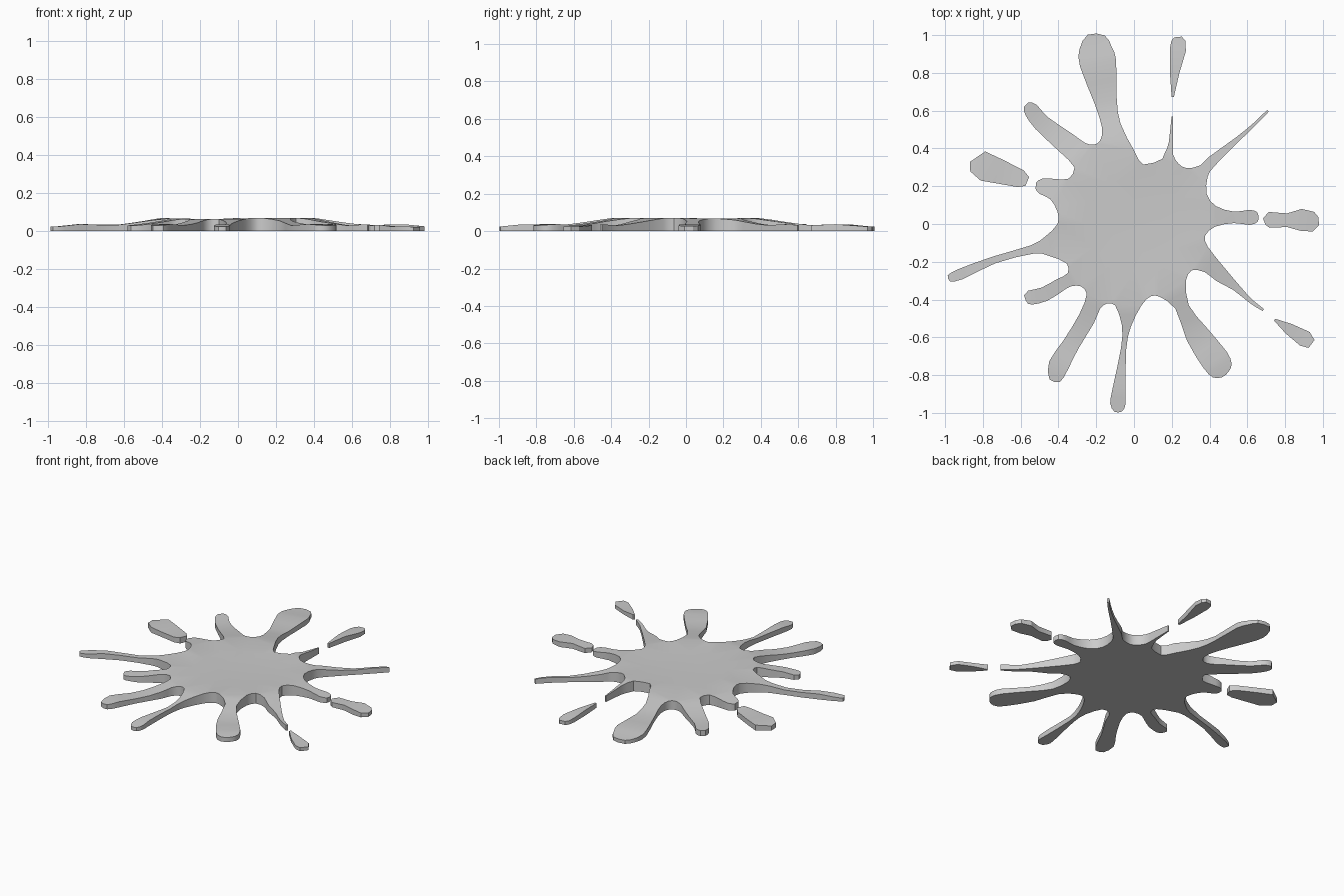
import bpy, bmesh, math
from mathutils import Vector
from mathutils.geometry import delaunay_2d_cdt

if "Cube" in bpy.data.objects:
    bpy.data.objects.remove(bpy.data.objects["Cube"])

# Thickness of the fluid by distance from the centre
PROFILE = [(0, .060), (.25, .063), (.40, .070), (.55, .047), (.68, .030), (.86, .038), (1.0, .024), (2, .02)]


def height(p):
    r = p.length
    for (r0, h0), (r1, h1) in zip(PROFILE, PROFILE[1:]):
        if r <= r1:
            return h0 + (h1 - h0) * (r - r0) / (r1 - r0)


def arm(stations):
    """Counter-clockwise outline of a limb through (x, y, half width) stations."""
    pts = [Vector(s[:2]) for s in stations]
    right, left = [], []
    for i, p in enumerate(pts):
        d = (pts[min(i + 1, len(pts) - 1)] - pts[max(i - 1, 0)]).normalized()
        n = Vector((d.y, -d.x)) * stations[i][2]
        right.append(p + n)
        left.append(p - n)
    return right + left[::-1]


def rounded(pts):
    """Insert gently curved midpoints along a closed outline."""
    out, n = [], len(pts)
    for i in range(n):
        a, b, c, d = pts[i - 1], pts[i], pts[(i + 1) % n], pts[(i + 2) % n]
        out.append(b)
        if (c - b).length > .035:
            bulge = (b + c - a - d) / 16
            bulge = bulge.normalized() * min(bulge.length, (c - b).length * .12)
            out.append((b + c) / 2 + bulge)
    return out


def slab(name, outline, inner=()):
    """Flat-bottomed solid with a varying top inside the outline."""
    n = len(outline)
    pts = list(outline) + list(inner)
    edges = [(i, (i + 1) % n) for i in range(n)]
    v2, _, tris, *_ = delaunay_2d_cdt(pts, edges, [list(range(n))], 1, 1e-5)
    bm = bmesh.new()
    top = [bm.verts.new((p.x, p.y, height(p))) for p in v2]
    low = [bm.verts.new((p.x, p.y, 0)) for p in v2]
    for t in tris:
        bm.faces.new([top[i] for i in t])
        bm.faces.new([low[i] for i in reversed(t)])
    bm.verts.index_update()
    k = len(v2)
    rim = [e for e in bm.edges if e.is_boundary and e.verts[0].index < k]
    for e in rim:
        a, b = (v.index for v in e.verts)
        bm.faces.new((top[a], low[a], low[b], top[b]))
    loose = [v for v in bm.verts if not v.link_faces]
    bmesh.ops.delete(bm, geom=loose, context='VERTS')
    bmesh.ops.recalc_face_normals(bm, faces=bm.faces)
    me = bpy.data.meshes.new(name)
    bm.to_mesh(me)
    bm.free()
    ob = bpy.data.objects.new(name, me)
    bpy.context.collection.objects.link(ob)
    bpy.ops.object.select_all(action='DESELECT')
    ob.select_set(True)
    bpy.context.view_layer.objects.active = ob
    bpy.ops.object.shade_smooth_by_angle(angle=math.radians(30))


body = []


def limb(stations, *valley):
    """Add one splash limb, then the hollow leading to the next one."""
    body.extend(arm(stations) + [Vector(v) for v in valley])


# Splash limbs, counter-clockwise from the right
limb([(.43, .04, .055), (.53, .035, .03), (.61, .035, .04), (.655, .037, .024)],
     (.385, .16), (.39, .25))
limb([(.41, .33, .028), (.55, .45, .013), (.64, .53, .008), (.71, .60, .006)],
     (.35, .31), (.28, .295), (.235, .32))
limb([(.185, .37, .023), (.195, .43, .011), (.203, .57, .004)],
     (.15, .345), (.05, .315), (0, .39))
limb([(-.12, .52, .05), (-.15, .65, .06), (-.19, .85, .097), (-.203, .93, .086), (-.2, 1.0, .045)],
     (-.18, .44), (-.215, .42), (-.26, .43))
limb([(-.36, .43, .058), (-.49, .535, .045), (-.545, .605, .04), (-.57, .633, .016)],
     (-.315, .30), (-.345, .24))
limb([(-.43, .185, .055), (-.49, .2, .042), (-.52, .202, .016)],
     (-.405, .065), (-.405, 0))
limb([(-.46, -.118, .052), (-.54, -.135, .023), (-.74, -.19, .019), (-.92, -.266, .029), (-.98, -.288, .018)],
     (-.355, -.21), (-.35, -.26))
limb([(-.395, -.325, .035), (-.475, -.372, .038), (-.55, -.39, .038), (-.572, -.4, .024)],
     (-.335, -.33), (-.28, -.33), (-.25, -.37))
limb([(-.25, -.5, .045), (-.335, -.64, .045), (-.4, -.75, .054), (-.42, -.83, .028)],
     (-.18, -.45), (-.14, -.42), (-.1, -.43))
limb([(-.04, -.54, .024), (-.055, -.66, .014), (-.08, -.88, .035), (-.085, -.95, .041), (-.083, -.993, .02)],
     (.04, -.43), (.09, -.382), (.135, -.385), (.22, -.45))
limb([(.33, -.58, .062), (.43, -.72, .075), (.467, -.775, .062), (.485, -.795, .024)],
     (.29, -.43), (.275, -.30), (.305, -.245), (.375, -.255))
limb([(.46, -.27, .04), (.54, -.335, .02), (.62, -.41, .011), (.685, -.455, .006)],
     (.39, -.12), (.375, -.065))

rings = [Vector((0, 0))] + [Vector((r * math.cos(a * math.tau / 12), r * math.sin(a * math.tau / 12)))
                            for r in (.12, .25) for a in range(12)]
slab("splat_body", rounded(body), rings)

# Detached droplets
DROPS = {
    "right_droplet": [(.69, .012, .018), (.715, .022, .042), (.81, .02, .036),
                      (.885, .022, .058), (.95, .012, .052), (.978, .015, .022)],
    "upper_droplet": [(.205, .672, .006), (.215, .8, .025), (.232, .92, .043), (.235, .97, .037), (.233, .99, .02)],
    "left_droplet": [(-.565, .225, .025), (-.6, .24, .047), (-.72, .28, .066), (-.8, .307, .078), (-.868, .303, .025)],
    "lower_droplet": [(.745, -.507, .006), (.82, -.555, .03), (.905, -.608, .044), (.94, -.635, .026)],
}
for name, stations in DROPS.items():
    slab(name, arm(stations))
